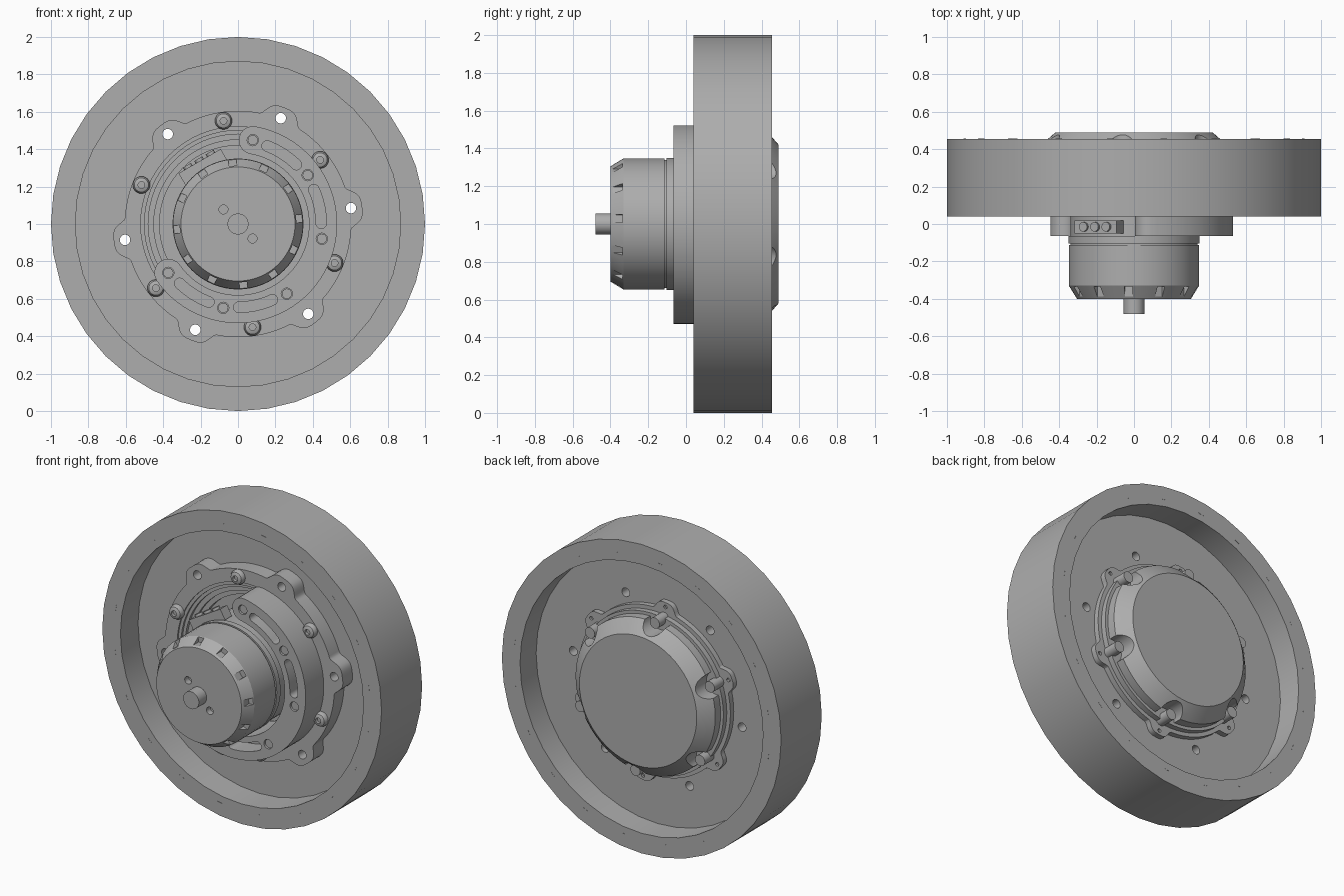
import bpy, bmesh
from math import sin, cos, radians, pi
from mathutils import Matrix, Vector

if "Cube" in bpy.data.objects:
    bpy.data.objects.remove(bpy.data.objects["Cube"])

GREY = (0.42, 0.42, 0.42, 1)
metal = bpy.data.materials.new("mid_grey")
metal.diffuse_color = GREY
metal.use_nodes = True
metal.node_tree.nodes["Principled BSDF"].inputs["Base Color"].default_value = GREY


def polar(r, deg):
    """Point in the wheel plane, about the axle."""
    return (r * cos(radians(deg)), 1 + r * sin(radians(deg)))


def circle(c, r, n=24):
    return [(c[0] + r * cos(2 * pi * i / n), c[1] + r * sin(2 * pi * i / n)) for i in range(n)]


def stadium(rc, hw, a0, a1, n=32):
    """Curved slot outline with round ends, from angle a0 up to a1."""
    step = (a1 - a0) / n
    pts = [polar(rc + hw, a0 + i * step) for i in range(n + 1)]
    for a, flip in ((a1, 0), (a0, 180)):
        c = polar(rc, a)
        for k in range(1, 10):
            t = radians(a + flip + 18 * k)
            pts.append((c[0] + hw * cos(t), c[1] + hw * sin(t)))
        if not flip:
            pts += [polar(rc - hw, a1 - i * step) for i in range(n + 1)]
    return pts


def lobed(base, bump, phase, half, n=360):
    """Round outline with six smooth ears."""
    pts = []
    for i in range(n):
        a = i * 360 / n
        d = abs((a - phase + 30) % 60 - 30) / half
        w = 0.5 + 0.5 * cos(pi * min(d * d, 1))
        pts.append(polar(base + bump * w, a))
    return pts


def radial_box(deg, r0, r1, w):
    """Rectangle reaching outward along a spoke."""
    u = Vector((cos(radians(deg)), sin(radians(deg))))
    v = Vector((-u.y, u.x))
    return [tuple(Vector((0, 1)) + u * r + v * s)
            for r, s in ((r0, -w / 2), (r1, -w / 2), (r1, w / 2), (r0, w / 2))]


def finish(name, bm, angle=30):
    bmesh.ops.recalc_face_normals(bm, faces=bm.faces)
    me = bpy.data.meshes.new(name)
    bm.to_mesh(me)
    bm.free()
    me.materials.append(metal)
    ob = bpy.data.objects.new(name, me)
    bpy.context.collection.objects.link(ob)
    smooth(ob, angle)
    return ob


def smooth(ob, angle=30):
    bpy.ops.object.select_all(action="DESELECT")
    ob.select_set(True)
    bpy.context.view_layer.objects.active = ob
    bpy.ops.object.shade_smooth_by_angle(angle=radians(angle))


def prisms(name, items):
    """Extrude outlines along y; items are (outline, y0, y1)."""
    bm = bmesh.new()
    for pts, y0, y1 in items:
        a = [bm.verts.new((x, y0, z)) for x, z in pts]
        b = [bm.verts.new((x, y1, z)) for x, z in pts]
        bm.faces.new(a)
        bm.faces.new(b[::-1])
        for i in range(len(a)):
            j = (i + 1) % len(a)
            bm.faces.new((a[i], b[i], b[j], a[j]))
    return finish(name, bm)


def lathe(name, profile, n=64, closed=False, centre=(0, 1)):
    """Spin (radius, y) points around a line along y."""
    bm = bmesh.new()
    rings = [[bm.verts.new((x, y, z)) for x, z in circle(centre, r, n)] for r, y in profile]
    pairs = list(zip(rings, rings[1:]))
    if closed:
        pairs.append((rings[-1], rings[0]))
    else:
        bm.faces.new(rings[0])
        bm.faces.new(rings[-1][::-1])
    for a, b in pairs:
        for i in range(n):
            j = (i + 1) % n
            bm.faces.new((a[i], a[j], b[j], b[i]))
    return finish(name, bm)


def cut(ob, items):
    cutter = prisms("cutter", items)
    cutter.hide_render = True
    mod = ob.modifiers.new("cut", "BOOLEAN")
    mod.operation, mod.solver, mod.object = "DIFFERENCE", "EXACT", cutter
    dg = bpy.context.evaluated_depsgraph_get()
    ob.data = bpy.data.meshes.new_from_object(ob.evaluated_get(dg))
    ob.modifiers.clear()
    bpy.data.objects.remove(cutter)
    smooth(ob)


SIX = range(0, 360, 60)
BOLTS = [98 + a for a in SIX]
through = [(circle(polar(0.61, 8 + a), 0.028), 0, 0.5) for a in SIX]

# Wheel: thick rim and thin web with six through holes
lathe("wheel_rim", [(1, 0.04), (1, 0.455), (0.87, 0.455), (0.87, 0.04)], 40, True)
web = lathe("wheel_web", [(0.88, 0.22), (0.88, 0.29)], 40)
cut(web, through)

# Tiny marks on both rim faces
prisms("rim_marks", [(radial_box(a, 0.914, 0.919, 0.035), y - 0.001, y + 0.001)
                     for a in range(8, 368, 18) for y in (0.04, 0.455)])

# Eared front flange with stepped bowl inside
flange = prisms("front_flange", [(lobed(0.605, 0.065, 8, 11), 0.12, 0.225)])
cut(flange, through + [(circle((0, 1), 0.52, 64), 0, 0.3)])
lathe("stepped_bowl", [(0.53, 0.13), (0.5, 0.13), (0.5, 0.145), (0.48, 0.145), (0.48, 0.165),
                       (0.45, 0.165), (0.45, 0.185), (0.42, 0.185), (0.42, 0.23), (0.53, 0.23)],
      64, True)

# Domed socket bolts on the flange
for a in BOLTS:
    lathe("flange_bolt", [(0.046, 0.125), (0.046, 0.105), (0.038, 0.09), (0.02, 0.082),
                          (0.018, 0.082), (0.018, 0.1)], 24, centre=polar(0.557, a))

# Curved mounting band with slots and screws
SCREWS = range(-145, 81, 45)
band = prisms("mounting_band", [(stadium(0.455, 0.075, -145, 80, 72), -0.065, 0.2)])
cut(band, [(stadium(0.445, 0.028, m - 12, m + 12, 12), -0.1, 0.06)
           for m in (57.5, 12.5, -77.5, -122.5)]
    + [(circle(polar(0.455, a), 0.03), -0.1, -0.045) for a in SCREWS])
prisms("band_screws", [(circle(polar(0.455, a), 0.027), -0.055, -0.04) for a in SCREWS])

# Motor can with bevelled, notched nose
lathe("motor_stem", [(0.34, -0.12), (0.34, 0.23)])
lathe("motor_base_ring", [(0.35, -0.103), (0.35, -0.065)])
can = lathe("motor_can", [(0.305, -0.4), (0.348, -0.33), (0.348, -0.113)])
cut(can, [(radial_box(5 + a, 0.312, 0.4, 0.042), -0.5, -0.335) for a in range(0, 360, 30)]
    + [(circle(polar(0.11, a), 0.024), -0.5, -0.36) for a in (135, 315)])
lathe("axle", [(0.056, -0.48), (0.056, -0.38)], 32)

# Connector block with three round sockets
out = Vector((-0.5, 0, 0.866))
along = Vector((0.866, 0, 0.5))
mid = Vector((-0.19, -0.015, 1.31))
corners = [mid + along * s + out * t for s, t in
           ((-0.13, -0.04), (0.13, -0.04), (0.13, 0.03), (-0.13, 0.03))]
prisms("connector_block", [([(p.x, p.z) for p in corners], -0.05, 0.02)])
bm = bmesh.new()
spin = out.to_track_quat("Z", "Y").to_matrix().to_4x4()
for k in (-0.07, 0, 0.07):
    bmesh.ops.create_cone(bm, cap_ends=True, segments=20, radius1=0.025, radius2=0.025, depth=0.04,
                          matrix=Matrix.Translation(mid + along * k + out * 0.025) @ spin)
finish("connector_sockets", bm)

# Rear eared plate, chamfered cover with scallops, and rear pins
rear = prisms("rear_flange", [(lobed(0.545, 0.055, 98, 9), 0.28, 0.325)])
cut(rear, [(circle(polar(0.572, a), 0.012, 12), 0.31, 0.4) for a in BOLTS])
cover = lathe("rear_cover", [(0.52, 0.28), (0.52, 0.36), (0.5, 0.36), (0.5, 0.415),
                             (0.46, 0.455), (0.42, 0.49)])
cut(cover, [(circle(polar(0.51, a), 0.075, 32), 0.36, 0.6) for a in BOLTS])
for a in BOLTS:
    lathe("rear_pin", [(0.035, 0.3), (0.035, 0.42)], 24, centre=polar(0.5, a))
